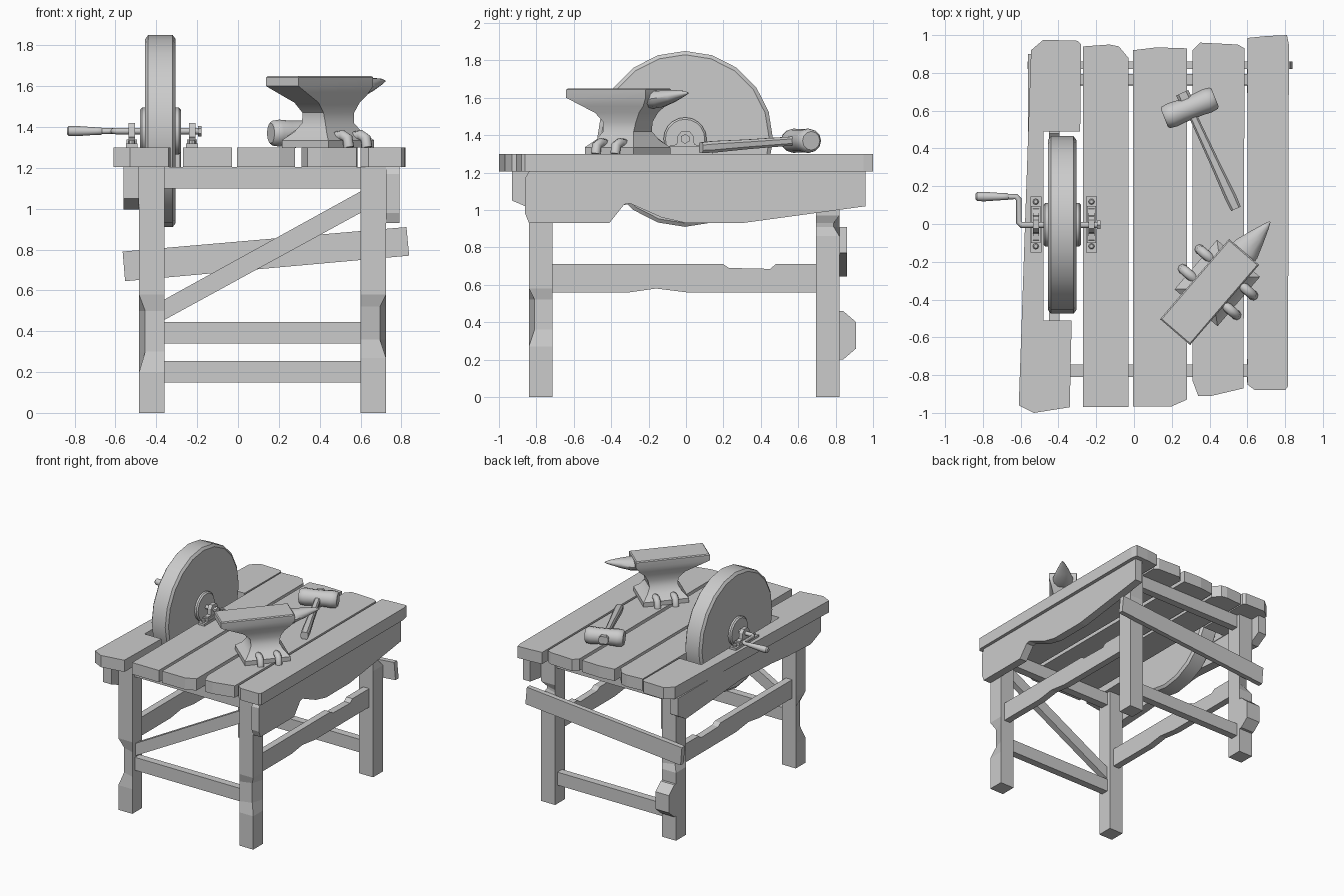
import bpy, bmesh, math
from mathutils import Vector, Matrix

if "Cube" in bpy.data.objects:
    bpy.data.objects.remove(bpy.data.objects["Cube"])


def make(name, bm, smooth=None, matrix=None):
    bmesh.ops.recalc_face_normals(bm, faces=bm.faces)
    me = bpy.data.meshes.new(name)
    bm.to_mesh(me)
    bm.free()
    ob = bpy.data.objects.new(name, me)
    bpy.context.collection.objects.link(ob)
    if matrix:
        ob.matrix_world = matrix
    if smooth:
        bpy.ops.object.select_all(action='DESELECT')
        ob.select_set(True)
        bpy.context.view_layer.objects.active = ob
        bpy.ops.object.shade_smooth_by_angle(angle=math.radians(smooth))
    return ob


def loft(name, rings, smooth=None, matrix=None):
    bm = bmesh.new()
    vs = [[bm.verts.new(p) for p in r] for r in rings]
    n = len(vs[0])
    for a, b in zip(vs, vs[1:]):
        for i in range(n):
            bm.faces.new((a[i], a[(i + 1) % n], b[(i + 1) % n], b[i]))
    bm.faces.new(vs[0])
    bm.faces.new(vs[-1])
    return make(name, bm, smooth, matrix)


def prism(name, pts, axis, lo, hi):
    def place(p, t):
        return {'x': (t, *p), 'y': (p[0], t, p[1]), 'z': (*p, t)}[axis]
    return loft(name, [[place(p, t) for p in pts] for t in (lo, hi)])


def box(name, x, y, z):
    return prism(name, [(x[0], y[0]), (x[1], y[0]), (x[1], y[1]), (x[0], y[1])], 'z', *z)


def lathe_x(name, profile, sides, smooth=35, matrix=None):
    # profile of (x, radius) turned about the x axis
    rings = [[(x, r * math.sin(2 * math.pi * i / sides), r * math.cos(2 * math.pi * i / sides))
              for i in range(sides)] for x, r in profile]
    return loft(name, rings, smooth, matrix)


# Worn table planks
planks = [
    [(-.61, -.96), (-.53, -1), (-.34, -.97), (-.33, -.51), (-.48, -.51), (-.48, .49),
     (-.285, .49), (-.28, .95), (-.30, .97), (-.48, .975), (-.545, .92)],
    [(-.27, -.97), (-.03, -.97), (-.03, .88), (-.08, .94), (-.13, .95), (-.27, .94)],
    [(-.005, -.965), (.20, -.965), (.28, -.93), (.28, .93), (.12, .935), (-.005, .92)],
    [(.31, -.83), (.34, -.91), (.41, -.91), (.58, -.87), (.585, .93), (.55, .95), (.35, .96), (.31, .92)],
    [(.60, -.85), (.64, -.88), (.80, -.88), (.815, -.86), (.82, .95), (.81, 1), (.70, .995), (.60, .985)]]
for i, p in enumerate(planks):
    prism(f"top_plank_{i + 1}", p, 'z', 1.205, 1.30)

# Legs with chipped outer corners
for name, x, y, sx, sy, chip in [
        ("front_left_leg", -.422, -.777, -1, -1, (.20, .30, .50, .58)),
        ("front_right_leg", .662, -.777, 1, -1, (.27, .36, .52, .58)),
        ("back_left_leg", -.422, .757, -1, 1, (.55, .60, .68, .74)),
        ("back_right_leg", .662, .757, 1, 1, (.86, .91, .93, .97))]:
    rings = []
    for z in (0, *chip, 1.205):
        d = .03 if z in chip[1:3] else 0
        h = .0625
        rings.append([(x - sx * h, y - sy * h, z), (x + sx * h, y - sy * h, z),
                      (x + sx * (h - d), y + sy * (h - d), z), (x - sx * h, y + sy * h, z)])
    loft(name, rings)
prism("leg_repair_block", [(.81, .46), (.84, .46), (.91, .40), (.91, .26), (.84, .20), (.81, .20)],
      'x', -.483, -.362)

# Rails and braces
box("front_top_rail", (-.37, .61), (-.81, -.745), (1.10, 1.205))
box("back_top_rail", (-.37, .61), (.735, .795), (1.10, 1.205))
box("front_low_rail", (-.37, .61), (-.805, -.745), (.34, .445))
box("back_low_rail", (-.37, .61), (.73, .79), (.15, .255))
prism("front_diagonal_brace", [(-.37, .45), (-.37, .55), (.61, 1.09), (.61, .985)], 'y', -.80, -.75)
prism("back_sloped_board", [(-.565, .79), (-.553, .645), (.838, .77), (.825, .91)], 'y', .82, .86)
side = [(-.72, .71), (.20, .71), (.23, .69), (.45, .685), (.48, .71), (.70, .71),
        (.70, .56), (0, .56), (-.16, .58), (-.30, .56), (-.72, .56)]
prism("right_side_rail", side, 'x', .635, .69)
prism("left_side_rail", side, 'x', -.45, -.395)
prism("right_apron", [(-.84, 1.205), (-.86, 1.17), (-.86, .98), (-.84, .93), (-.41, .93), (-.33, 1.03),
                      (-.30, 1.035), (-.13, .96), (0, .93), (.30, .93), (.96, 1.02), (.96, 1.205)],
      'x', .725, .79)
prism("left_apron", [(-.93, 1.205), (-.93, 1.05), (-.80, .995), (-.50, 1.01), (-.30, 1.03), (.10, 1.05),
                     (.80, 1.0), (.90, 1.06), (.90, 1.205)], 'x', -.56, -.485)

# Grinding wheel, hub and axle
at = Matrix.Translation((0, -.005, 1.38))
lathe_x("grinding_wheel", [(-.455, .45), (-.44, .47), (-.32, .47), (-.305, .45)], 20, 30, at)
lathe_x("wheel_hub", [(-.48, .105), (-.47, .115), (-.29, .115), (-.28, .105)], 20, 40, at)
lathe_x("axle", [(-.60, .016), (-.18, .016)], 12, 40, at)

# Axle brackets
for n, x in (("left", -.52), ("right", -.225)):
    box(f"{n}_bracket_base", (x - .029, x + .029), (-.15, .145), (1.295, 1.318))
    arch = [(-.10, 1.315), (-.085, 1.345), (-.05, 1.35), (-.045, 1.395), (-.025, 1.42), (.02, 1.42),
            (.04, 1.395), (.045, 1.35), (.08, 1.345), (.095, 1.315)]
    prism(f"{n}_bracket_arch", arch, 'x', x - .016, x + .016)
    box(f"{n}_bracket_foot", (x - .025, x + .025), (-.10, .095), (1.315, 1.34))
    for s in (-1, 1):
        lathe_x(f"{n}_bracket_bolt", [(0, .016), (.018, .016), (.024, .01)], 8, 40,
                Matrix.Translation((x, s * .118, 1.315)) @ Matrix.Rotation(-math.pi / 2, 4, 'Y'))
lathe_x("axle_nut", [(-.195, .026), (-.178, .026)], 6, 20, at)


# Bent rods as swept curves
def tube(name, pts, r, matrix=None, res=2):
    cu = bpy.data.curves.new(name, 'CURVE')
    cu.dimensions = '3D'
    cu.bevel_depth = r
    cu.bevel_resolution = res
    cu.use_fill_caps = True
    sp = cu.splines.new('POLY')
    sp.points.add(len(pts) - 1)
    for q, p in zip(sp.points, pts):
        q.co = (*p, 1)
        sp.use_smooth = True
    ob = bpy.data.objects.new(name, cu)
    bpy.context.collection.objects.link(ob)
    if matrix:
        ob.matrix_world = matrix


# Crank and handle
tube("crank_arm", [(-.54, -.005, 1.38), (-.595, -.005, 1.38), (-.61, .01, 1.38), (-.61, .13, 1.38),
                   (-.625, .145, 1.38), (-.70, .145, 1.38)], .015)
lathe_x("crank_handle", [(-.838, .016), (-.83, .024), (-.79, .025), (-.69, .018), (-.67, .018), (-.665, .014)],
        12, 40, Matrix.Translation((0, .145, 1.38)))

# Anvil body and horn, built along local x
anvil = Matrix.Translation((.40, -.36, 0)) @ Matrix.Rotation(math.radians(49.3), 4, 'Z')
sections = [(1.30, -.11, .235, .15), (1.335, -.11, .235, .15), (1.375, -.07, .195, .105), (1.42, -.045, .17, .075),
            (1.47, -.05, .18, .068), (1.52, -.10, .21, .078), (1.555, -.18, .25, .09),
            (1.60, -.28, .28, .105), (1.643, -.28, .28, .105), (1.65, -.273, .273, .098)]
loft("anvil_body", [[(a, -v, z), (b, -v, z), (b, v, z), (a, v, z)] for z, a, b, v in sections], 35, anvil)
horn = []
for u, v, h, zc in [(.24, .08, .05, 1.592), (.30, .075, .047, 1.595), (.38, .048, .034, 1.608),
                    (.46, .018, .015, 1.622), (.49, .004, .004, 1.625)]:
    horn.append([(u, v * math.cos(i * math.pi / 6), zc + h * math.sin(i * math.pi / 6)) for i in range(12)])
loft("anvil_horn", horn, 40, anvil)

# Anvil hold-down spikes
for u in (0, .137):
    for s in (-1, 1):
        tube("anvil_clamp", [(u, s * .09, 1.33), (u, s * .115, 1.355), (u, s * .15, 1.36), (u, s * .18, 1.345),
                             (u, s * .188, 1.30)], .026, anvil)

# Hammer head and handle
head = Matrix.Translation((.295, .615, 1.37)) @ Matrix.Rotation(math.radians(22), 4, 'Z')
lathe_x("hammer_head", [(-.145, .05), (-.135, .061), (-.10, .066), (-.05, .062), (.05, .062), (.10, .066),
                        (.135, .061), (.145, .05)], 12, 40, head)
d = Vector((.285, -.615, -.045))
across = Vector((.615, .285, 0)).normalized()
start = Vector((.255, .695, 1.378))
rings = []
for t, w, h in [(0, .035, .03), (.06, .036, .03), (.22, .022, .024), (.6, .025, .026), (.9, .031, .031), (1, .028, .028)]:
    c = start + d * t
    rings.append([c + across * w * a + Vector((0, 0, h * b)) for a, b in
                  ((-1, -.5), (-.6, -1), (.6, -1), (1, -.5), (1, .5), (.6, 1), (-.6, 1), (-1, .5))])
loft("hammer_handle", rings, 30)
